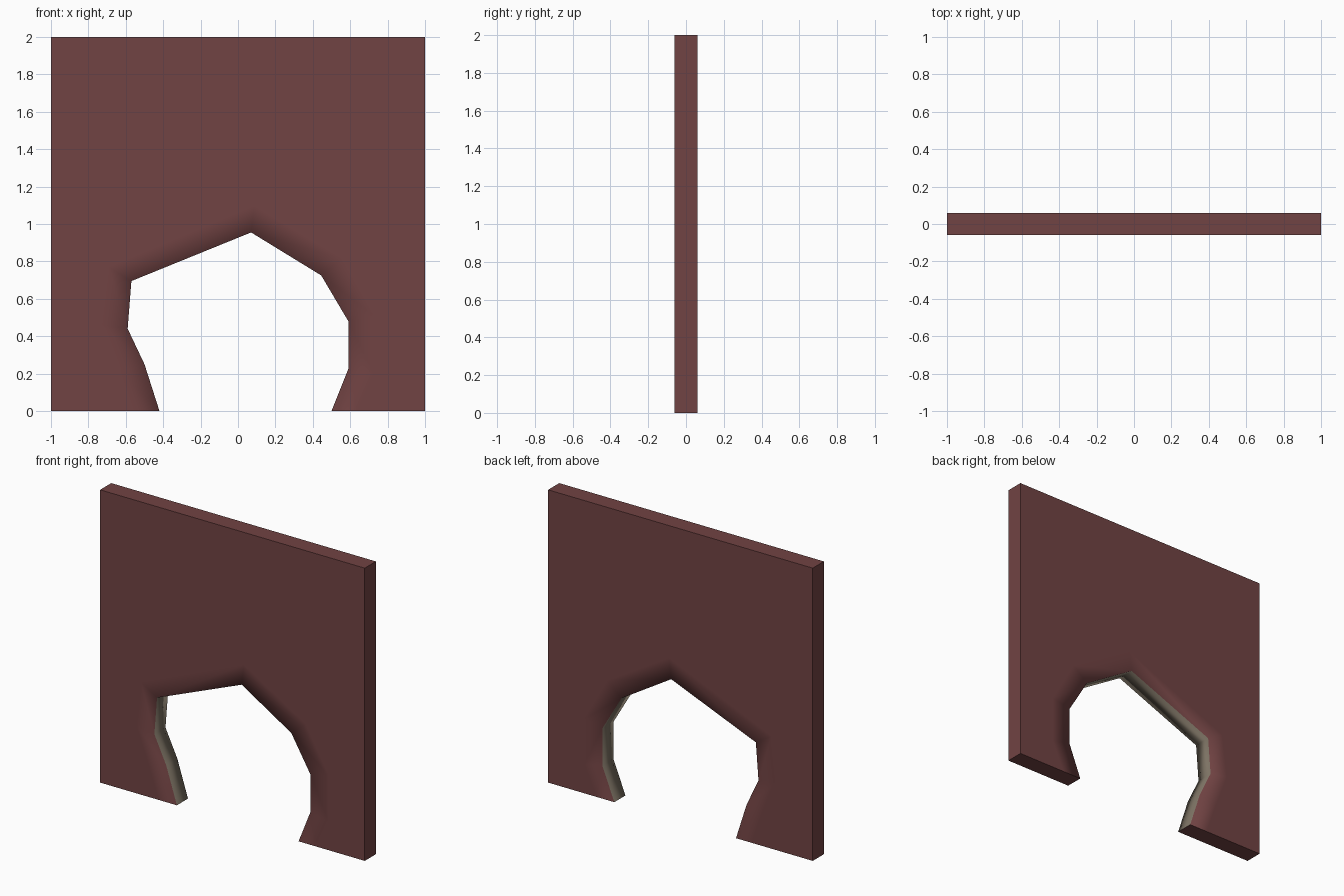
import bpy
import bmesh
from mathutils import Vector

if "Cube" in bpy.data.objects:
    bpy.data.objects.remove(bpy.data.objects["Cube"])

HALF_T = 0.06
# Jagged opening outline (x, z), from left foot over the top to right foot
HOLE = [(-0.42, 0), (-0.50, 0.25), (-0.59, 0.44), (-0.57, 0.695), (0.07, 0.955),
        (0.445, 0.725), (0.59, 0.48), (0.59, 0.225), (0.50, 0)]
CORNERS = [(-1, 0), (-1, 2), (1, 2), (1, 0)]


def material(name, rgb):
    m = bpy.data.materials.new(name)
    m.diffuse_color = (*rgb, 1)
    m.use_nodes = True
    m.node_tree.nodes["Principled BSDF"].inputs["Base Color"].default_value = m.diffuse_color
    return m


def spread(p, d=0.14):
    """Push an opening point outwards to make the softened border."""
    if p[1] == 0:
        return (p[0] + (d if p[0] > 0 else -d), 0)
    v = Vector(p)
    return tuple(v + (v - Vector((0, 0.35))).normalized() * d)


RING = [spread(p) for p in HOLE]
bm = bmesh.new()


def row(points, y):
    return [bm.verts.new((x, y, z)) for x, z in points]


# Front and back panels: big outer face plus a border strip round the opening
sides = []
for y in (-HALF_T, HALF_T):
    hole, ring, outer = row(HOLE, y), row(RING, y), row(CORNERS, y)
    bm.faces.new(outer + ring[::-1])
    for i in range(len(HOLE) - 1):
        bm.faces.new((hole[i], hole[i + 1], ring[i + 1], ring[i]))
    sides.append((hole, ring, outer))
(h0, r0, o0), (h1, r1, o1) = sides

# Broken inner rim
for i in range(len(HOLE) - 1):
    f = bm.faces.new((h0[i], h0[i + 1], h1[i + 1], h1[i]))
    f.material_index = 1

# Straight outer edges and the two feet
edge_faces = [bm.faces.new((o0[i], o0[i + 1], o1[i + 1], o1[i])) for i in range(3)]
for c, k in ((0, 0), (3, -1)):
    edge_faces.append(bm.faces.new((o0[c], r0[k], h0[k], h1[k], r1[k], o1[c])))

bmesh.ops.recalc_face_normals(bm, faces=bm.faces[:])

# Smooth round the opening, sharp along the outer edges
for f in bm.faces:
    f.smooth = True
for f in edge_faces:
    for e in f.edges:
        e.smooth = False

mesh = bpy.data.meshes.new("broken_wall")
bm.to_mesh(mesh)
bm.free()
mesh.materials.append(material("dark red brown", (0.165, 0.056, 0.056)))
mesh.materials.append(material("grey stone", (0.205, 0.171, 0.127)))
wall = bpy.data.objects.new("broken_wall", mesh)
bpy.context.collection.objects.link(wall)
